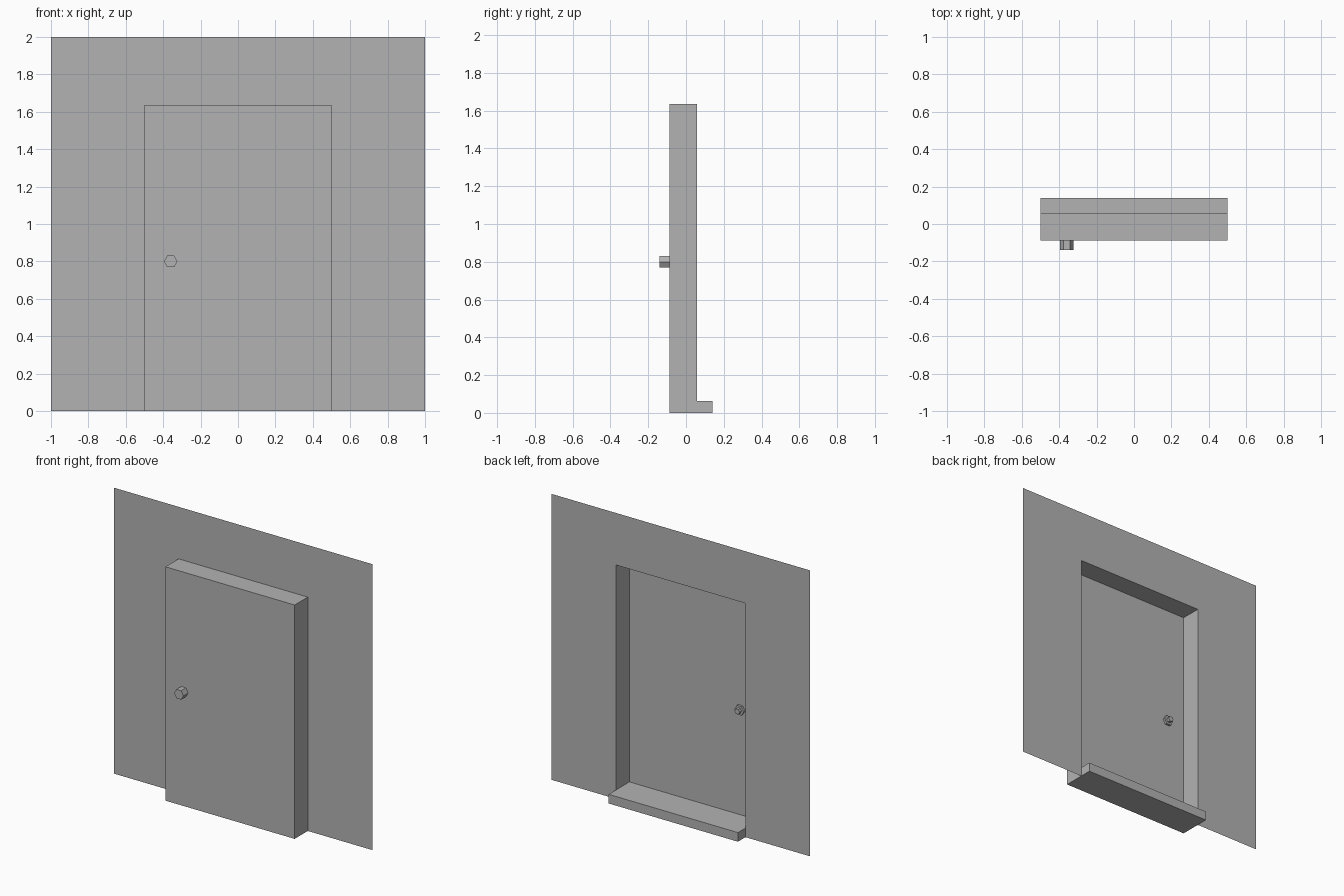
import bpy, bmesh, math
from mathutils import Matrix

if "Cube" in bpy.data.objects:
    bpy.data.objects.remove(bpy.data.objects["Cube"])

grey = bpy.data.materials.new("plain grey")
grey.diffuse_color = (0.45, 0.45, 0.45, 1)
grey.use_nodes = True
grey.node_tree.nodes["Principled BSDF"].inputs["Base Color"].default_value = grey.diffuse_color

# Main dimensions
W, H = 0.5, 1.636            # half width and height of the doorway
FRONT, WALL, BACK = -0.088, 0.057, 0.14
SILL = 0.064


def finish(bm, name):
    mesh = bpy.data.meshes.new(name)
    bm.to_mesh(mesh)
    bm.free()
    mesh.materials.append(grey)
    ob = bpy.data.objects.new(name, mesh)
    bpy.context.collection.objects.link(ob)
    return ob


def sheet(name, points):
    """One flat polygon."""
    bm = bmesh.new()
    bm.faces.new([bm.verts.new(p) for p in points])
    return finish(bm, name)


def hex_prism(name, radius, y0, y1):
    """Six-sided prism along y, corners pointing left and right."""
    bm = bmesh.new()
    bmesh.ops.create_cone(bm, cap_ends=True, segments=6, radius1=radius,
                          radius2=radius, depth=abs(y1 - y0),
                          matrix=Matrix.Rotation(math.pi / 2, 4, 'X')
                          @ Matrix.Rotation(math.pi / 6, 4, 'Z'))
    # make sure a corner lies on the x axis
    if max(v.co.x for v in bm.verts) < radius * 0.95:
        bmesh.ops.rotate(bm, verts=bm.verts, matrix=Matrix.Rotation(math.pi / 6, 3, 'Y'))
    bmesh.ops.translate(bm, verts=bm.verts, vec=(-0.36, (y0 + y1) / 2, 0.8))
    return finish(bm, name)


# Thin wall with the doorway cut out of its lower edge
outline = [(-1, 0), (-W, 0), (-W, H), (W, H), (W, 0), (1, 0), (1, 2), (-1, 2)]
sheet("wall", [(x, WALL, z) for x, z in outline])

# Door panel standing forward of the wall
sheet("door_panel", [(-W, FRONT, 0), (W, FRONT, 0), (W, FRONT, H), (-W, FRONT, H)])

# Jambs and header joining the panel to the wall
for side, name in ((1, "right_jamb"), (-1, "left_jamb")):
    pts = [(side * W, FRONT, SILL), (side * W, WALL, SILL),
           (side * W, WALL, H), (side * W, FRONT, H)]
    sheet(name, pts[::side])
sheet("header", [(-W, FRONT, H), (W, FRONT, H), (W, WALL, H), (-W, WALL, H)])

# Doorstep running under the recess and out behind the wall
bm = bmesh.new()
bmesh.ops.create_cube(bm, size=1)
bmesh.ops.scale(bm, verts=bm.verts, vec=(2 * W, BACK - FRONT, SILL))
bmesh.ops.translate(bm, verts=bm.verts, vec=(0, (BACK + FRONT) / 2, SILL / 2))
bmesh.ops.delete(bm, geom=[f for f in bm.faces if f.normal.y < -0.5], context='FACES')
finish(bm, "doorstep")

# Knob on the front, stepped knob on the back
hex_prism("front_knob", 0.036, -0.14, FRONT)
hex_prism("back_knob_base", 0.036, FRONT, FRONT + 0.016)
hex_prism("back_knob_tip", 0.02, FRONT + 0.016, FRONT + 0.038)
